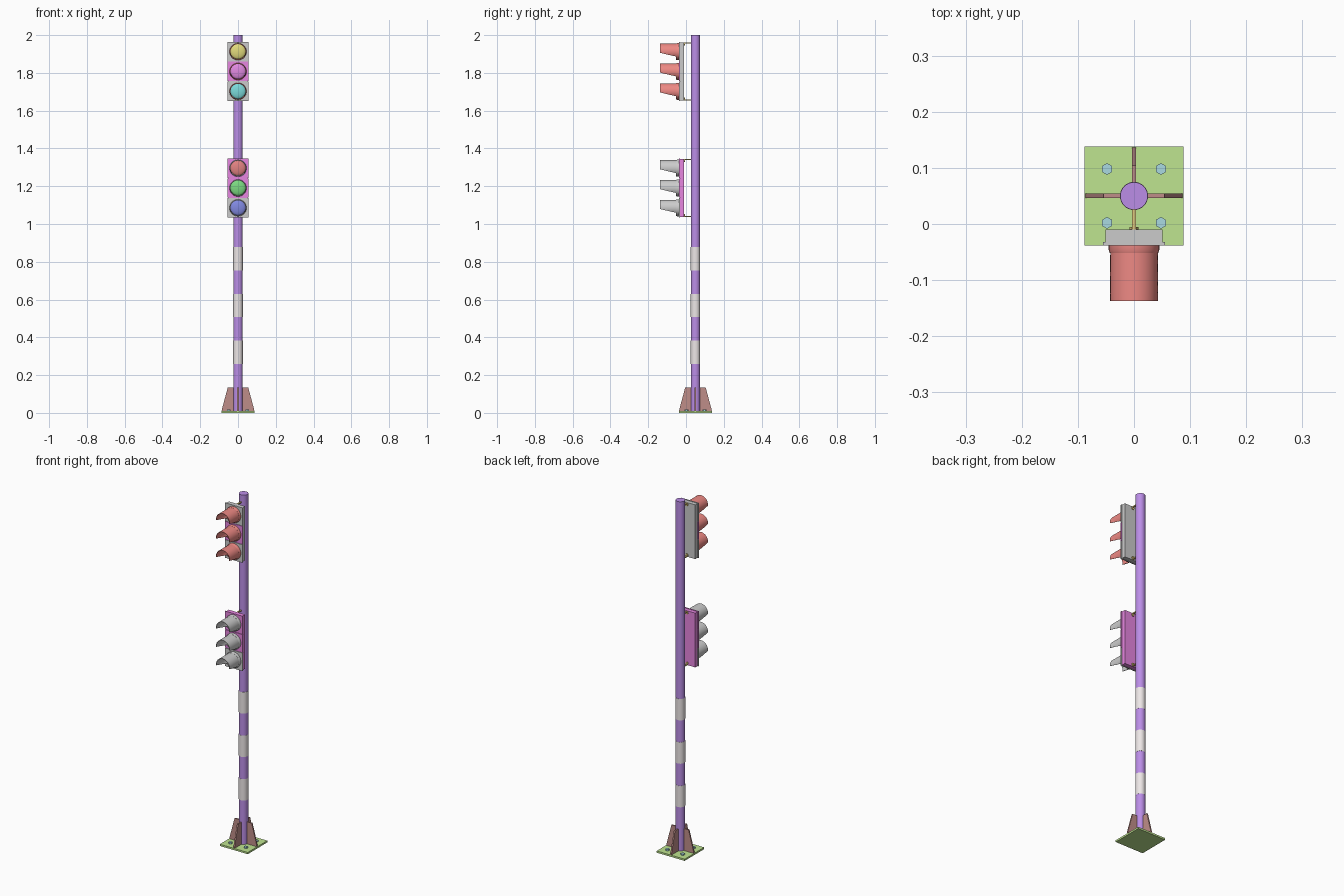
import bpy, bmesh
from math import sin, cos, pi, radians
from mathutils import Matrix, Vector

if "Cube" in bpy.data.objects:
    bpy.data.objects.remove(bpy.data.objects["Cube"])

PY = 0.05  # pole centre in y


def mat(name, rgb):
    m = bpy.data.materials.new(name)
    m.diffuse_color = (*rgb, 1)
    m.use_nodes = True
    m.node_tree.nodes["Principled BSDF"].inputs["Base Color"].default_value = m.diffuse_color
    return m


PURPLE = mat("purple", (0.50, 0.27, 0.80))
WHITE = mat("white", (0.85, 0.80, 0.80))
GREEN = mat("plate_green", (0.52, 0.78, 0.28))
BROWN = mat("brown", (0.52, 0.27, 0.25))
BLUE = mat("bolt_blue", (0.40, 0.70, 0.75))
RED = mat("visor_red", (0.85, 0.25, 0.23))
PINK = mat("pink", (0.80, 0.24, 0.75))
GOLD = mat("gold", (0.75, 0.58, 0.20))
LENS = {n: mat("lens_" + n, c) for n, c in {
    "yellow": (0.75, 0.70, 0.20), "magenta": (0.75, 0.25, 0.75), "cyan": (0.20, 0.70, 0.70),
    "red": (0.75, 0.22, 0.22), "green": (0.20, 0.70, 0.22), "blue": (0.22, 0.25, 0.75)}.items()}


def finish(name, bm, material=None, smooth=False):
    bmesh.ops.recalc_face_normals(bm, faces=bm.faces)
    me = bpy.data.meshes.new(name)
    bm.to_mesh(me)
    bm.free()
    ob = bpy.data.objects.new(name, me)
    bpy.context.collection.objects.link(ob)
    if material:
        me.materials.append(material)
    if smooth:
        bpy.ops.object.select_all(action='DESELECT')
        ob.select_set(True)
        bpy.context.view_layer.objects.active = ob
        bpy.ops.object.shade_smooth_by_angle(angle=radians(35))
    return ob


def box(name, lo, hi, material=None):
    lo, hi = Vector(lo), Vector(hi)
    bm = bmesh.new()
    bmesh.ops.create_cube(bm, size=1, matrix=Matrix.Translation((lo + hi) / 2)
                          @ Matrix.Diagonal((*(hi - lo), 1)))
    return finish(name, bm, material)


def cylinder(name, r, z0, z1, x, y, material=None, n=32):
    bm = bmesh.new()
    bmesh.ops.create_cone(bm, cap_ends=True, segments=n, radius1=r, radius2=r, depth=z1 - z0,
                          matrix=Matrix.Translation((x, y, (z0 + z1) / 2)))
    return finish(name, bm, material, n > 8)


def lathe_y(name, profile, z, material=None, closed=False, n=32):
    """Revolve (radius, y) points around the y axis at height z."""
    bm = bmesh.new()
    rings = [[bm.verts.new((r * cos(2 * pi * i / n), y, z + r * sin(2 * pi * i / n)))
              for i in range(n)] for r, y in profile]
    pairs = list(zip(rings, rings[1:])) + ([(rings[-1], rings[0])] if closed else [])
    for a, b in pairs:
        for i in range(n):
            j = (i + 1) % n
            bm.faces.new((a[i], a[j], b[j], b[i]))
    if not closed:
        bm.faces.new(rings[0])
        bm.faces.new(rings[-1])
    return finish(name, bm, material, True)


def visor(name, z, material):
    """Hood: a tube slice whose open underside widens toward the tip."""
    bm = bmesh.new()
    n, steps, rows = 24, 6, []
    for s in range(steps + 1):
        t = s / steps
        half = radians(130 - 32 * t)
        y = -0.045 - 0.092 * t
        rows.append([[bm.verts.new((r * sin(a), y, z + r * cos(a)))
                      for a in (half * (2 * i / n - 1) for i in range(n + 1))]
                     for r in (0.0425, 0.0400)])
    for p, q in zip(rows, rows[1:]):
        for k in (0, 1):
            for i in range(n):
                bm.faces.new((p[k][i], p[k][i + 1], q[k][i + 1], q[k][i]))
        for i in (0, n):
            bm.faces.new((p[0][i], q[0][i], q[1][i], p[1][i]))
    for row in (rows[0], rows[-1]):
        for i in range(n):
            bm.faces.new((row[0][i], row[0][i + 1], row[1][i + 1], row[1][i]))
    return finish(name, bm, material, True)


# Base plate, anchor bolts, pole and white bands
box("base_plate", (-0.088, PY - 0.088, 0), (0.088, PY + 0.088, 0.01), GREEN)
for sx in (-1, 1):
    for sy in (-1, 1):
        cylinder("anchor_bolt", 0.0105, 0.009, 0.018, sx * 0.048, PY + sy * 0.048, BLUE, 6)
cylinder("pole", 0.0245, 0.005, 2.0, 0, PY, PURPLE)
for z in (0.26, 0.508, 0.755):
    cylinder("white_band", 0.0252, z, z + 0.122, 0, PY, WHITE)

# Four gussets around the pole foot
for k in range(4):
    bm = bmesh.new()
    rim = [(0.02, 0.008), (0.087, 0.008), (0.085, 0.02), (0.054, 0.135), (0.02, 0.135)]
    face = bm.faces.new([bm.verts.new((x, -0.004, z)) for x, z in rim])
    ext = bmesh.ops.extrude_face_region(bm, geom=[face])["geom"]
    bmesh.ops.translate(bm, vec=(0, 0.008, 0), verts=[v for v in ext if isinstance(v, bmesh.types.BMVert)])
    bmesh.ops.transform(bm, verts=bm.verts,
                        matrix=Matrix.Translation((0, PY, 0)) @ Matrix.Rotation(k * pi / 2, 4, 'Z'))
    finish("gusset", bm, BROWN)


def signal_head(tag, z0, z1, colours, body, doors, hood):
    # Housing box and three doors, each with bezel, lens and visor
    box(tag + "_housing", (-0.051, -0.033, z0 + 0.003), (0.051, -0.010, z1 - 0.003), body)
    h = (z1 - z0) / 3
    for i, colour in enumerate(colours):
        top = z1 - i * h
        zc = top - h / 2
        box(tag + "_door", (-0.055, -0.038, top - h + 0.001), (0.055, -0.032, top - 0.001), doors[i])
        lathe_y(tag + "_bezel", [(0.045, -0.037), (0.045, -0.046), (0.043, -0.052),
                                 (0.040, -0.052), (0.040, -0.037)], zc, hood, True)
        dome = [(0.0405 * cos(a), -0.042 - 0.012 * sin(a))
                for a in (radians(d) for d in (0, 18, 36, 54, 72, 86))]
        lathe_y(tag + "_lens", [(0.0405, -0.037)] + dome, zc, LENS[colour])
        visor(tag + "_visor", zc, hood)
    # Brackets tying the housing to the pole
    for z in (z0 + 0.007, z1 - 0.007):
        box(tag + "_bracket", (-0.004, -0.012, z - 0.003), (0.004, PY - 0.02, z + 0.003), GOLD)
        lathe_y(tag + "_bracket_nut", [(0.008, -0.011), (0.008, -0.005)],
                z + (0.007 if z < (z0 + z1) / 2 else -0.007), GOLD, n=6)


signal_head("upper", 1.65, 1.965, ("yellow", "magenta", "cyan"), None, (None, PINK, None), RED)
signal_head("lower", 1.033, 1.348, ("red", "green", "blue"), PINK, (PINK, PINK, None), None)
